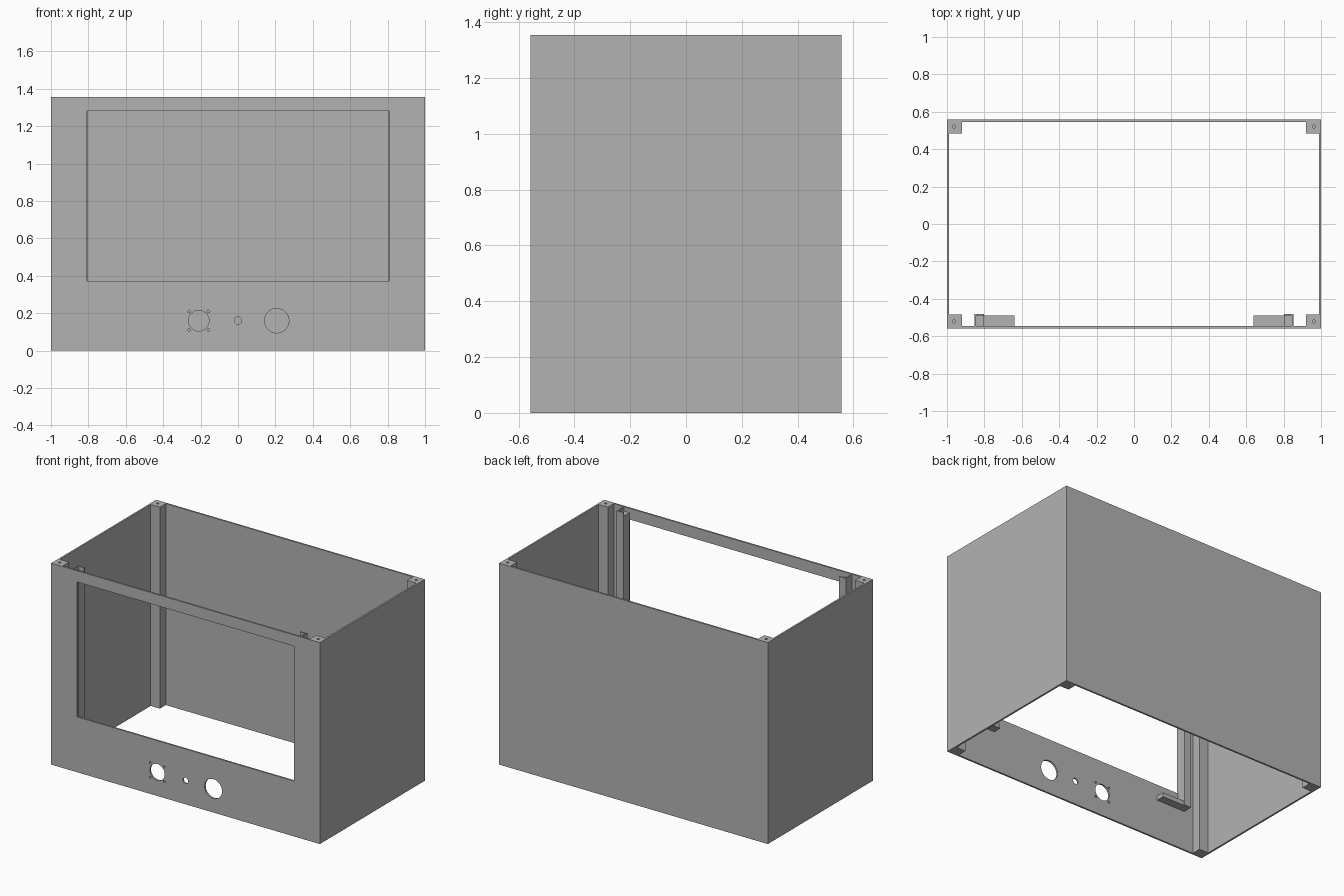
import bpy, bmesh
from mathutils import Matrix, Vector

cube = bpy.data.objects.get("Cube")
if cube:
    bpy.data.objects.remove(cube, do_unlink=True)

W, D, H = 1.0, 0.558, 1.355      # half width, half depth, height
T = 0.012                        # wall thickness
IX, IY = W - T, D - T            # inner half sizes

grey = bpy.data.materials.new("plain grey")
grey.use_nodes = True
grey.diffuse_color = (0.45, 0.45, 0.45, 1)
grey.node_tree.nodes["Principled BSDF"].inputs["Base Color"].default_value = grey.diffuse_color


def add_box(bm, lo, hi):
    lo, hi = Vector(lo), Vector(hi)
    m = Matrix.Translation((lo + hi) / 2) @ Matrix.Diagonal((*(hi - lo), 1))
    bmesh.ops.create_cube(bm, size=1, matrix=m)


def add_cylinder(bm, centre, radius, depth, axis="Z", sides=48):
    turn = Matrix.Rotation(1.5707963, 4, "X") if axis == "Y" else Matrix.Identity(4)
    bmesh.ops.create_cone(bm, cap_ends=True, segments=sides, radius1=radius, radius2=radius,
                          depth=depth, matrix=Matrix.Translation(centre) @ turn)


def make(name, bm):
    mesh = bpy.data.meshes.new(name)
    bm.to_mesh(mesh)
    bm.free()
    mesh.materials.append(grey)
    ob = bpy.data.objects.new(name, mesh)
    bpy.context.collection.objects.link(ob)
    return ob


def cut(ob, bm):
    cutter = make(ob.name + "_cutter", bm)
    cutter.hide_render = True
    mod = ob.modifiers.new("cut", "BOOLEAN")
    mod.operation, mod.solver, mod.object = "DIFFERENCE", "EXACT", cutter
    bpy.context.view_layer.objects.active = ob
    bpy.ops.object.modifier_apply(modifier=mod.name)
    bpy.data.objects.remove(cutter, do_unlink=True)


# Thin four-walled case, open at top and bottom
bm = bmesh.new()
add_box(bm, (-W, -D, 0), (W, D, H))
case = make("case_walls", bm)
bm = bmesh.new()
add_box(bm, (-IX, -IY, -0.1), (IX, IY, H + 0.1))
cut(case, bm)

# Screen window and control holes in the front wall
bm = bmesh.new()
add_box(bm, (-0.808, -D - 0.05, 0.372), (0.808, -D + 0.03, 1.28))
holes = [(-0.21, 0.16, 0.055), (0, 0.16, 0.02), (0.207, 0.16, 0.065)]
holes += [(-0.21 + dx, 0.16 + dz, 0.007) for dx in (-0.052, 0.052) for dz in (-0.05, 0.05)]
for x, z, r in holes:
    add_cylinder(bm, (x, -D, z), r, 0.08, "Y")
cut(case, bm)

for sx, side in ((1, "left"), (-1, "right")):
    # Corner posts with a screw hole in the top
    for sy, end in ((1, "back"), (-1, "front")):
        bm = bmesh.new()
        xs = sorted((sx * 0.92, sx * IX))
        ys = sorted((sy * 0.483, sy * IY))
        add_box(bm, (xs[0], ys[0], 0), (xs[1], ys[1], H))
        post = make(f"{end}_{side}_post", bm)
        bm = bmesh.new()
        add_cylinder(bm, (sx * 0.962, sy * 0.521, H), 0.008, 0.12, sides=24)
        cut(post, bm)

    # Screen rail: upright with a raised rim, and a short ledge at its foot
    def span(a, b, y0, y1, z0, z1):
        x0, x1 = sorted((sx * a, sx * b))
        add_box(bm, (x0, y0, z0), (x1, y1, z1))

    bm = bmesh.new()
    span(0.803, 0.853, -IY, -0.482, 0.265, 1.35)
    rail = make(f"{side}_screen_rail", bm)
    bm = bmesh.new()
    span(0.79, 0.845, -IY - 0.01, -0.49, 1.325, 1.4)
    cut(rail, bm)
    bm = bmesh.new()
    span(0.64, 0.803, -IY, -0.49, 0.265, 0.295)
    make(f"{side}_screen_ledge", bm)

for ob in bpy.context.scene.objects:
    if ob.type == "MESH" and ob.name == "case_walls":
        for p in ob.data.polygons:
            p.use_smooth = False
